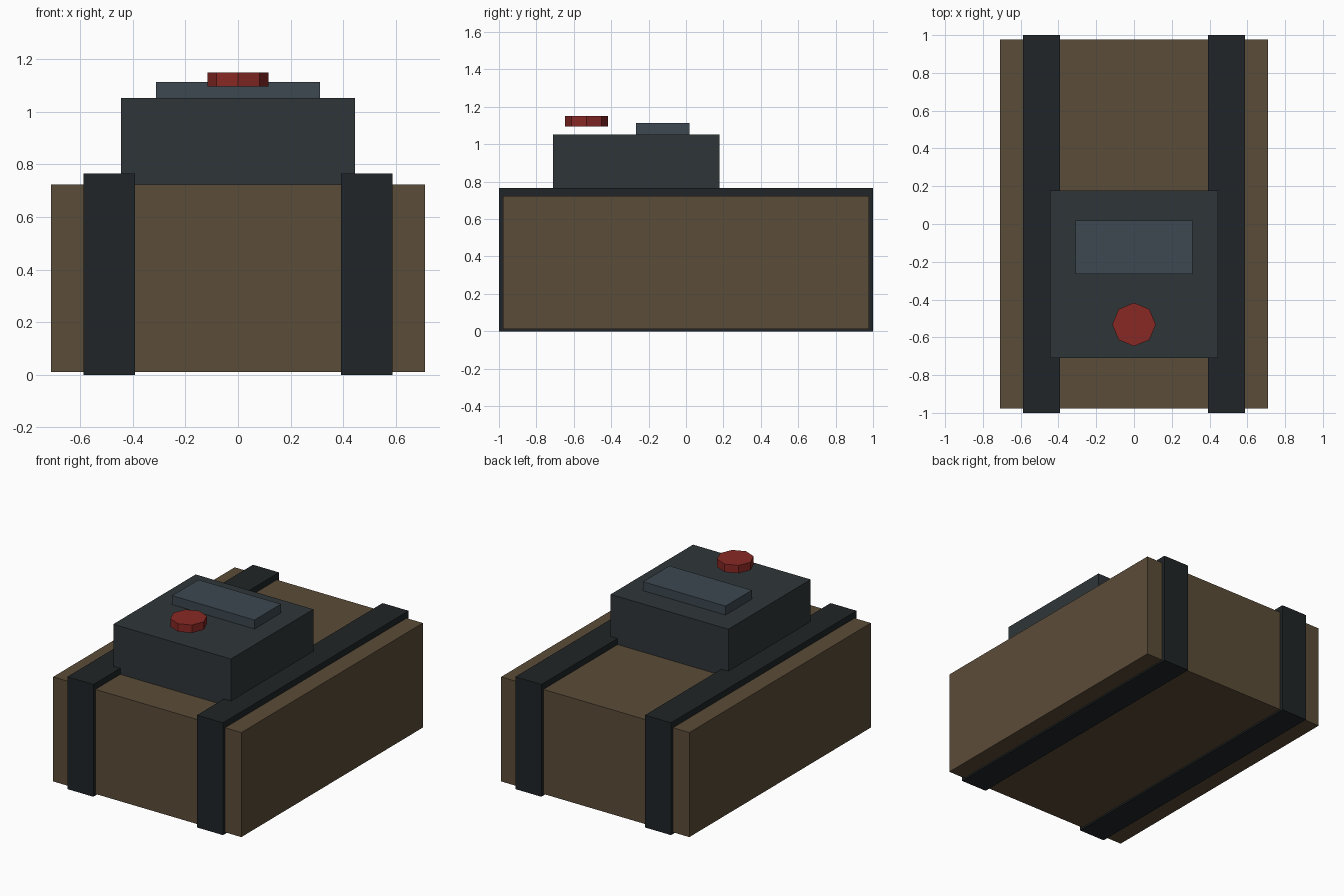
import bpy

if "Cube" in bpy.data.objects:
    bpy.data.objects.remove(bpy.data.objects["Cube"])


def material(name, rgb):
    m = bpy.data.materials.new(name)
    m.diffuse_color = (*rgb, 1)
    m.use_nodes = True
    m.node_tree.nodes["Principled BSDF"].inputs["Base Color"].default_value = m.diffuse_color
    return m


def box(name, x, y, z, mat):
    """Box spanning the (min, max) ranges x, y, z."""
    spans = (x, y, z)
    bpy.ops.mesh.primitive_cube_add(size=1, location=[sum(s) / 2 for s in spans])
    ob = bpy.context.object
    ob.name = name
    ob.scale = [s[1] - s[0] for s in spans]
    bpy.ops.object.transform_apply(location=False, rotation=False, scale=True)
    ob.data.materials.append(mat)
    return ob


brown = material("brown_wrap", (0.105, 0.072, 0.04))
black = material("black_strap", (0.014, 0.018, 0.02))
dark = material("dark_housing", (0.028, 0.036, 0.04))
slate = material("slate_screen", (0.045, 0.065, 0.08))
red = material("red_button", (0.25, 0.022, 0.018))

# Main block
box("main_block", (-0.71, 0.71), (-0.978, 0.978), (0.011, 0.724), brown)

# Straps wrapping the block lengthwise
for side, name in ((-1, "left_strap"), (1, "right_strap")):
    c = side * 0.489
    box(name, (c - 0.098, c + 0.098), (-1, 1), (0, 0.766), black)

# Control housing with raised screen
box("control_housing", (-0.444, 0.444), (-0.71, 0.178), (0.695, 1.052), dark)
box("screen", (-0.311, 0.311), (-0.266, 0.018), (1.04, 1.113), slate)

# Eight-sided button hovering just above the housing
bpy.ops.mesh.primitive_cylinder_add(vertices=8, radius=0.115, depth=0.054,
                                    location=(0, -0.532, 1.123))
button = bpy.context.object
button.name = "button"
button.data.materials.append(red)
